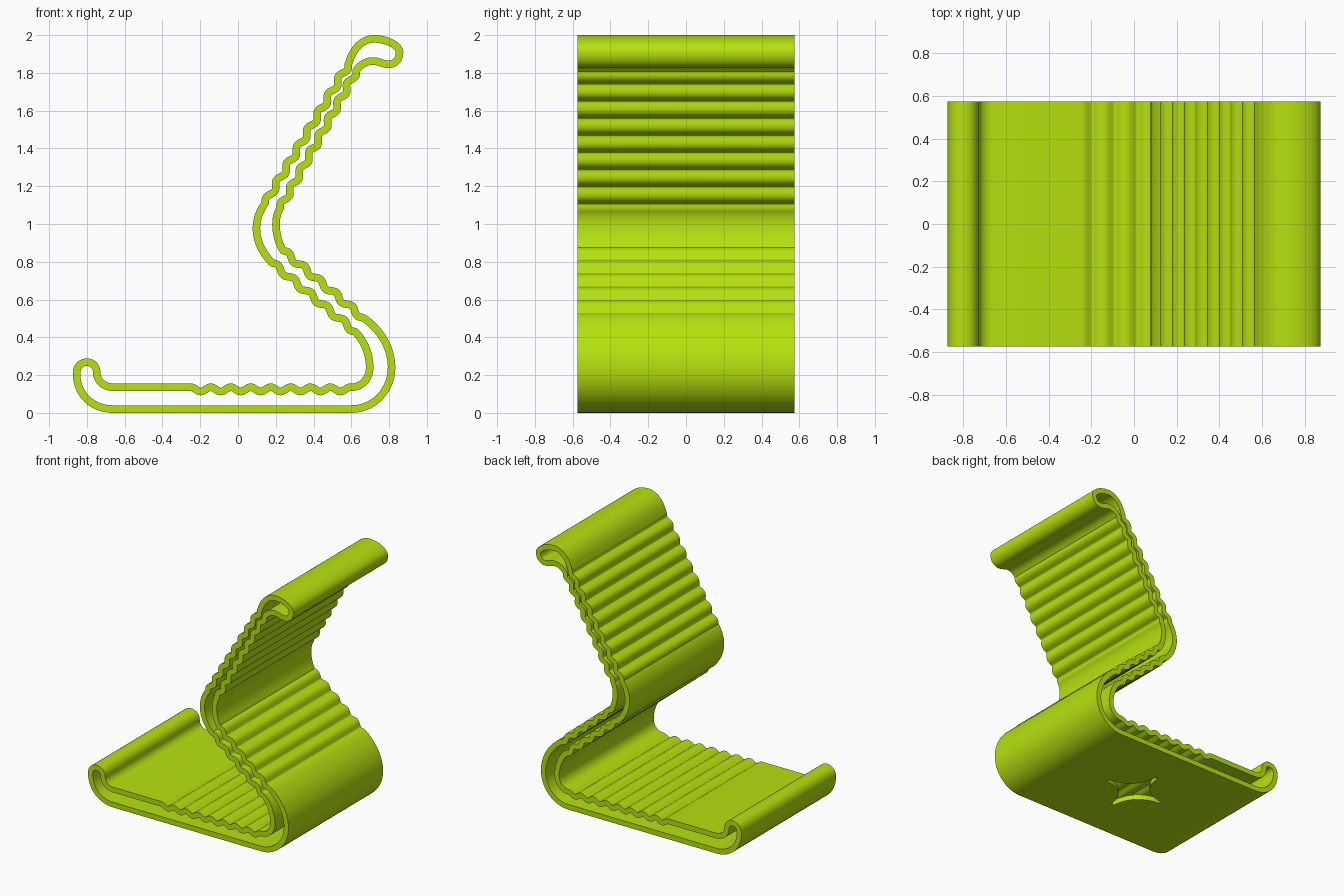
import bpy, bmesh, math
from mathutils import Vector

if "Cube" in bpy.data.objects:
    bpy.data.objects.remove(bpy.data.objects["Cube"])

HALF_Y = 0.575      # half the stand's width
HALF_T = 0.02       # half the wall thickness
path = []           # closed centreline of the wall in x/z, counter-clockwise


def add(x, z):
    p = Vector((x, z))
    if not path or (path[-1] - p).length > 1e-4:
        path.append(p)


def bend(*c, steps=14):
    """Cubic curve from the last point to c3, given c1, c2, c3 as x/z pairs."""
    p0, (p1, p2, p3) = path[-1], [Vector(c[i:i + 2]) for i in (0, 2, 4)]
    for i in range(1, steps + 1):
        t = i / steps
        s = 1 - t
        add(*(p0 * s**3 + p1 * 3 * s * s * t + p2 * 3 * s * t * t + p3 * t**3))


def ripple(x0, z0, x1, z1, n, phase=0.0, amp=0.0115, steps=14):
    """Wavy straight run of n periods."""
    a, b = Vector((x0, z0)), Vector((x1, z1))
    d = (b - a).normalized()
    side = Vector((-d.y, d.x))
    for i in range(n * steps + 1):
        t = i / (n * steps)
        add(*(a.lerp(b, t) + side * amp * math.sin(2 * math.pi * n * t + phase)))


# underside and rear bend
add(-0.66, 0.02)
add(0.60, 0.02)
bend(0.72, 0.02, 0.813, 0.12, 0.813, 0.24)
bend(0.813, 0.34, 0.76, 0.43, 0.68, 0.492)
# outer diagonal, waist and back rest
ripple(0.66, 0.505, 0.24, 0.858, 5)
bend(0.195, 0.93, 0.19, 1.03, 0.22, 1.078)
ripple(0.224, 1.085, 0.625, 1.81, 8)
# hooked top
bend(0.65, 1.85, 0.69, 1.866, 0.725, 1.862)
bend(0.755, 1.858, 0.765, 1.846, 0.80, 1.846)
bend(0.835, 1.846, 0.856, 1.875, 0.855, 1.91)
bend(0.853, 1.945, 0.79, 1.98, 0.72, 1.98)
bend(0.66, 1.98, 0.61, 1.93, 0.59, 1.86)
# inner back rest, waist and diagonal
ripple(0.583, 1.845, 0.145, 1.112, 8)
bend(0.075, 1.02, 0.08, 0.90, 0.175, 0.80)
ripple(0.182, 0.793, 0.62, 0.43, 5)
bend(0.67, 0.38, 0.697, 0.31, 0.697, 0.24)
bend(0.697, 0.18, 0.655, 0.136, 0.60, 0.136)
# tray with grooves, then the front lip
ripple(0.595, 0.1245, -0.25, 0.1245, 8, phase=-math.pi / 2)
add(-0.66, 0.136)
bend(-0.71, 0.136, -0.748, 0.17, -0.748, 0.215)
bend(-0.748, 0.287, -0.855, 0.287, -0.855, 0.21)
bend(-0.855, 0.10, -0.775, 0.02, -0.66, 0.02)
path.pop()


def make_object(name, bm):
    bmesh.ops.recalc_face_normals(bm, faces=bm.faces)
    mesh = bpy.data.meshes.new(name)
    bm.to_mesh(mesh)
    bm.free()
    obj = bpy.data.objects.new(name, mesh)
    bpy.context.collection.objects.link(obj)
    return obj


# sweep the wall thickness around the centreline
bm = bmesh.new()
rings = []
count = len(path)
for i, p in enumerate(path):
    before = (p - path[i - 1]).normalized()
    after = (path[(i + 1) % count] - p).normalized()
    t = (before + after).normalized()
    n = Vector((-t.y, t.x)) * HALF_T
    o, q = p - n, p + n
    rings.append([bm.verts.new(v) for v in (
        (o.x, -HALF_Y, o.y), (o.x, HALF_Y, o.y), (q.x, HALF_Y, q.y), (q.x, -HALF_Y, q.y))])
for i, a in enumerate(rings):
    b = rings[(i + 1) % count]
    for k in range(4):
        m = (k + 1) % 4
        bm.faces.new((a[k], a[m], b[m], b[k]))
stand = make_object("rippled_stand", bm)

# four-pointed opening in the underside
bm = bmesh.new()
outline = []
for k in range(4):
    ca, sa = round(math.cos(k * math.pi / 2)), round(math.sin(k * math.pi / 2))
    for i in range(13):
        t = i / 12
        w = ((1 - t)**2, 2 * t * (1 - t), t * t)
        x = w[0] * 0.25 + w[1] * 0.03 + w[2] * 0.012
        y = w[0] * 0.012 + w[1] * 0.03 + w[2] * 0.25
        outline.append(bm.verts.new((ca * x - sa * y, sa * x + ca * y, -0.04)))
face = bm.faces.new(outline)
top = bmesh.ops.extrude_face_region(bm, geom=[face])["geom"]
bmesh.ops.translate(bm, vec=(0, 0, 0.11), verts=[g for g in top if isinstance(g, bmesh.types.BMVert)])
cutter = make_object("opening_cutter", bm)
cutter.hide_render = True

bpy.ops.object.select_all(action='DESELECT')
stand.select_set(True)
bpy.context.view_layer.objects.active = stand
mod = stand.modifiers.new("opening", 'BOOLEAN')
mod.operation = 'DIFFERENCE'
mod.solver = 'EXACT'
mod.object = cutter
bpy.ops.object.modifier_apply(modifier=mod.name)
bpy.data.objects.remove(cutter)

# green plastic
mat = bpy.data.materials.new("lime_green")
mat.diffuse_color = (0.47, 0.76, 0.005, 1)
mat.use_nodes = True
mat.node_tree.nodes["Principled BSDF"].inputs["Base Color"].default_value = mat.diffuse_color
stand.data.materials.clear()
stand.data.materials.append(mat)
bpy.ops.object.shade_smooth_by_angle(angle=math.radians(30))
